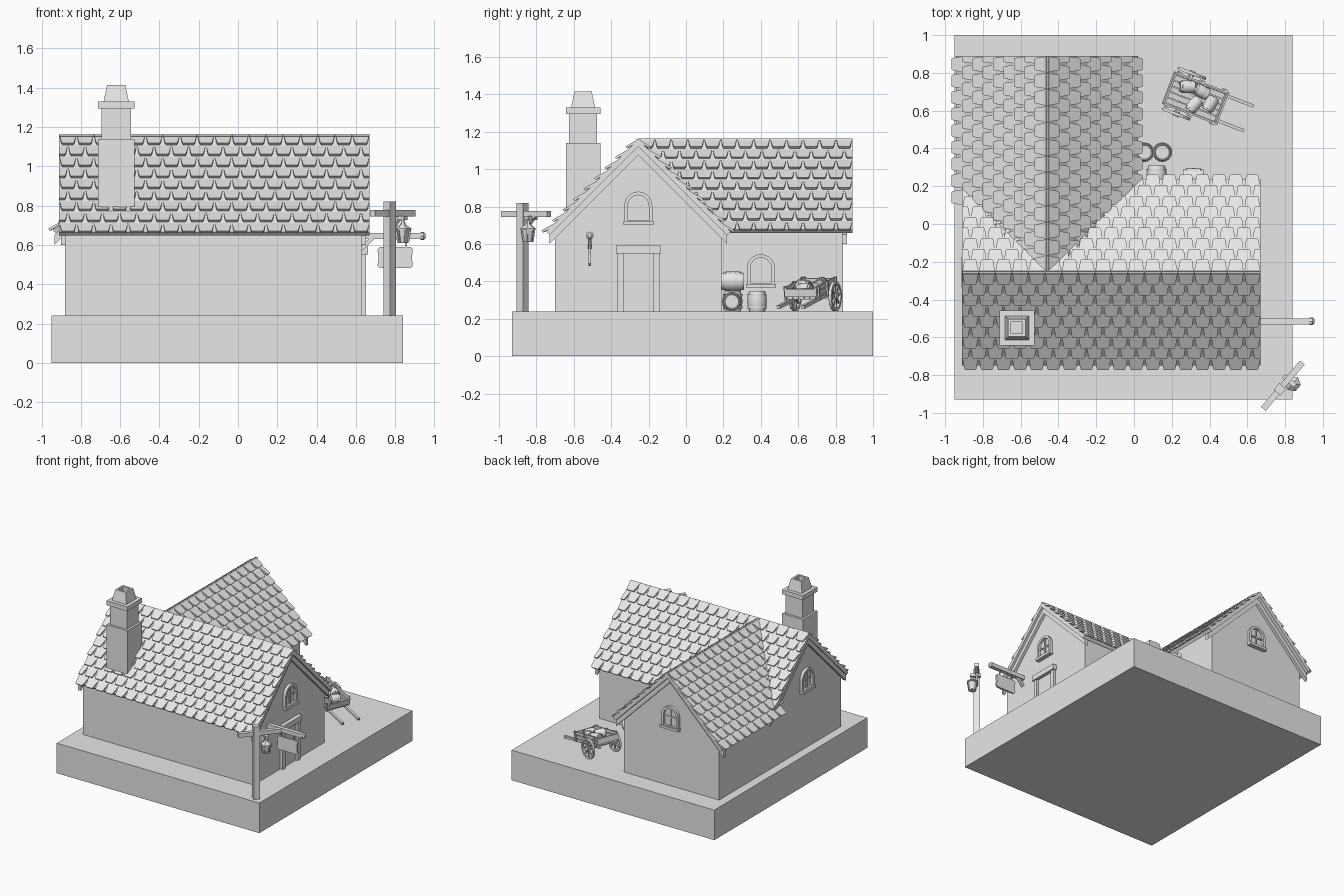
import bpy, bmesh, math
from mathutils import Matrix, Vector

cube = bpy.data.objects.get("Cube")
if cube:
    bpy.data.objects.remove(cube, do_unlink=True)

grey = bpy.data.materials.new("plain_grey")
grey.use_nodes = True
grey.diffuse_color = (0.8, 0.8, 0.8, 1)
grey.node_tree.nodes["Principled BSDF"].inputs["Base Color"].default_value = (0.8, 0.8, 0.8, 1)

GROUND, RIDGE = 0.24, 1.17
RX, RY = -0.46, -0.255          # ridge lines of wing and main house
I = Matrix.Identity(4)


def frame(o, x, y, z):
    """Local axes x, y, z placed at o."""
    m = Matrix([Vector(a).normalized() for a in (x, y, z)]).transposed().to_4x4()
    return Matrix.Translation(o) @ m


def turn(angle, axis):
    return Matrix.Rotation(math.radians(angle), 4, axis)


def loft(bm, M, loops, cyclic=False):
    """Bridge equal loops of points; cap the ends unless cyclic."""
    rows = [[bm.verts.new(M @ Vector(p)) for p in l] for l in loops]
    n = len(rows[0])
    for a, b in zip(rows, rows[1:] + rows[:1] if cyclic else rows[1:]):
        for i in range(n):
            j = (i + 1) % n
            bm.faces.new((a[i], a[j], b[j], b[i]))
    if not cyclic:
        bm.faces.new(rows[0][::-1])
        bm.faces.new(rows[-1])


def prism(bm, M, pts, a, b):
    loft(bm, M, [[(x, y, z) for x, y in pts] for z in (a, b)])


def box(bm, M, x0, x1, y0, y1, z0, z1):
    prism(bm, M, [(x0, y0), (x1, y0), (x1, y1), (x0, y1)], z0, z1)


def beam(bm, M, a, b, s):
    """Square bar of half width s from a to b."""
    a, b = Vector(a), Vector(b)
    q = (b - a).to_track_quat('Z', 'Y').to_matrix().to_4x4()
    box(bm, M @ Matrix.Translation(a) @ q, -s, s, -s, s, 0, (b - a).length)


def ring(bm, M, outer, inner, a, b):
    loft(bm, M, [[(x, y, z) for x, y in l] for l, z in
                 ((outer, a), (outer, b), (inner, b), (inner, a))], True)


def circle(r, n=16):
    return [(r * math.cos(2 * math.pi * i / n), r * math.sin(2 * math.pi * i / n)) for i in range(n)]


def arch(r, h, y0=0):
    """Upright shape with a half-round head."""
    return [(-r, y0), (r, y0)] + [(r * math.cos(math.pi * i / 10), h + r * math.sin(math.pi * i / 10))
                                  for i in range(11)]


def lathe(bm, M, profile, n=16):
    loft(bm, M, [[(x, y, z) for x, y in circle(r, n)] for r, z in profile])


def finish(name, bm, smooth=False):
    bmesh.ops.recalc_face_normals(bm, faces=bm.faces)
    me = bpy.data.meshes.new(name)
    bm.to_mesh(me)
    bm.free()
    me.materials.append(grey)
    ob = bpy.data.objects.new(name, me)
    bpy.context.collection.objects.link(ob)
    if smooth:
        bpy.ops.object.select_all(action='DESELECT')
        ob.select_set(True)
        bpy.context.view_layer.objects.active = ob
        bpy.ops.object.shade_smooth_by_angle()


# Ground slab
bm = bmesh.new()
box(bm, I, -0.95, 0.84, -0.93, 1.0, 0, GROUND)
finish("ground_slab", bm)


# Gabled walls: profile across, extruded along the ridge
def walls(name, M, half, length):
    bm = bmesh.new()
    top = RIDGE - 0.045
    prism(bm, M, [(-half, GROUND), (half, GROUND), (half, top - half), (0, top), (-half, top - half)], 0, length)
    finish(name, bm)


main_gable = frame((0.63, RY, 0), (0, 1, 0), (0, 0, 1), (1, 0, 0))
far_gable = frame((-0.88, RY, 0), (0, -1, 0), (0, 0, 1), (-1, 0, 0))
wing_gable = frame((RX, 0.84, 0), (-1, 0, 0), (0, 0, 1), (0, 1, 0))
wing_side = frame((-0.04, 0.40, 0), (0, 1, 0), (0, 0, 1), (1, 0, 0))
walls("main_walls", main_gable @ Matrix.Translation((0, 0, -1.51)), 0.445, 1.51)
walls("wing_walls", wing_gable @ Matrix.Translation((0, 0, -1.0)), 0.42, 1.0)


# Roof slopes: u along the ridge, v down the slope, w outwards
def slope(name, M, length, drop, valley=False):
    bm = bmesh.new()
    rows, cols = 9, round(length / 0.09)
    pv, pu, t = drop / rows, length / cols, 0.035
    loops = []
    for w in (-t, -0.008):
        loops.append([(0, -w, w), (length, -w, w), (length, drop - 0.01, w),
                      (drop * 0.7071 if valley else 0, drop - 0.01, w)])
    loft(bm, M, loops)
    for r in range(rows):
        v0, v1 = r * pv, (r + 1) * pv + 0.004
        for c in range(-1, cols + 1):
            u0 = (c + 0.5 * (r % 2)) * pu
            if valley and u0 + pu < v0 * 0.7071 - 0.01:
                continue
            edge = lambda f: min(max(u0 + f * pu, 0), length)
            if edge(1) - edge(0) < 0.02:
                continue
            loops = []
            for w in (-0.014, 0):
                loops.append([(edge(0.01), v0, w - 0.009), (edge(0.99), v0, w - 0.009),
                              (edge(0.88), v1 - 0.012, w + 0.011), (edge(0.82), v1, w + 0.012),
                              (edge(0.18), v1, w + 0.012), (edge(0.12), v1 - 0.012, w + 0.011)])
            loft(bm, M, loops)
    finish(name, bm)


for side, s in (("front", -1), ("back", 1)):
    slope("main_roof_" + side, frame((-0.91, RY, RIDGE), (1, 0, 0), (0, s, -1), (0, s, 1)), 1.58, 0.715)
for side, s in (("right", -1), ("left", 1)):
    slope("wing_roof_" + side, frame((RX, RY, RIDGE), (0, 1, 0), (s, 0, -1), (s, 0, 1)), 1.145, 0.70, True)

# Barge boards below the roof ends
for name, M in (("main", main_gable), ("far", far_gable), ("wing", wing_gable)):
    bm = bmesh.new()
    z, d = RIDGE - 0.045, 0.05
    for s in (-1, 1):
        prism(bm, M, [(0, z), (s * 0.475, z - 0.475), (s * 0.475, z - 0.475 - d), (0, z - d)], -0.005, 0.022)
    finish(name + "_barge_boards", bm)


# Arched windows
def window(name, M, z):
    bm = bmesh.new()
    M = M @ Matrix.Translation((0, z, 0))
    ring(bm, M, arch(0.075, 0.095), arch(0.056, 0.095, 0.015), -0.01, 0.022)
    prism(bm, M, arch(0.058, 0.095, 0.012), -0.01, 0.004)
    box(bm, M, -0.005, 0.005, 0.01, 0.152, 0, 0.012)
    box(bm, M, -0.056, 0.056, 0.078, 0.088, 0, 0.012)
    box(bm, M, -0.08, 0.08, -0.008, 0.012, -0.01, 0.034)
    finish(name, bm)


window("main_gable_window", main_gable, 0.71)
window("far_gable_window", far_gable, 0.71)
window("wing_gable_window", wing_gable, 0.71)
window("wing_side_window", wing_side, 0.375)

# Door
bm = bmesh.new()
for s in (-1, 1):
    box(bm, main_gable, s * 0.078, s * 0.112, GROUND, 0.55, -0.01, 0.022)
box(bm, main_gable, -0.12, 0.12, 0.55, 0.592, -0.01, 0.032)
finish("door_frame", bm)
bm = bmesh.new()
box(bm, main_gable, -0.08, 0.08, GROUND, 0.55, -0.01, 0.005)
finish("door", bm)

# Chimney: square loops, hollow at the top
bm = bmesh.new()
loops = []
for h, z in ((0.092, 0.66), (0.092, 1.14), (0.075, 1.14), (0.075, 1.295), (0.092, 1.295), (0.092, 1.33),
             (0.064, 1.33), (0.046, 1.415), (0.03, 1.415), (0.03, 1.34)):
    loops.append([(-h, -h, z), (h, -h, z), (h, h, z), (-h, h, z)])
loft(bm, Matrix.Translation((-0.62, -0.55, 0)), loops)
finish("chimney", bm)

# Hanging sign on a wall bracket
bm = bmesh.new()
M = Matrix.Translation((0.63, -0.515, 0))
beam(bm, M, (-0.01, 0, 0.645), (0.31, 0, 0.645), 0.016)
loft(bm, M, [[(x, y * k, 0.645 + z * k) for y, z in circle(0.021, 8)] for x, k in ((0.30, 1), (0.315, 1), (0.325, 0.5))])
beam(bm, M, (0, 0, 0.58), (0.06, 0, 0.64), 0.01)
for x in (0.115, 0.225):
    beam(bm, M, (x, 0, 0.58), (x, 0, 0.64), 0.004)
finish("sign_bracket", bm)
bm = bmesh.new()
c = 0.012
prism(bm, M @ turn(90, 'X'), [(0.08 + c, 0.482), (0.26 - c, 0.482), (0.26, 0.482 + c), (0.255, 0.535), (0.26, 0.59 - c),
                              (0.26 - c, 0.59), (0.08 + c, 0.59), (0.08, 0.59 - c), (0.085, 0.535), (0.08, 0.482 + c)],
      -0.007, 0.007)
finish("hanging_sign", bm)

# Lamp post with lantern
P = Matrix.Translation((0.772, -0.875, 0)) @ turn(50, 'Z')
bm = bmesh.new()
beam(bm, P, (0, 0, GROUND), (0, 0, 0.82), 0.023)
box(bm, P, -0.135, 0.185, -0.016, 0.016, 0.745, 0.777)
beam(bm, P, (0.01, 0, 0.67), (0.085, 0, 0.75), 0.01)
box(bm, P, 0.055, 0.08, -0.05, 0.03, 0.728, 0.748)
finish("lamp_post", bm)
bm = bmesh.new()
L = P @ Matrix.Translation((0.067, -0.033, 0))
lathe(bm, L, [(0.024, 0.61), (0.026, 0.62), (0.036, 0.675)], 6)
lathe(bm, L, [(0.043, 0.675), (0.043, 0.683), (0.014, 0.705), (0.005, 0.735)], 6)
for i in range(6):
    a = turn(60 * i, 'Z')
    beam(bm, L @ a, (0.026, 0, 0.612), (0.037, 0, 0.68), 0.004)
finish("lantern", bm)


# Barrels, local z along the axis
def barrel(bm, M, r=0.052, h=0.107):
    lathe(bm, M, [(r * 0.7, 0.006), (r * 0.74, 0), (r * 0.82, 0), (r * 0.95, h * 0.25), (r, h * 0.5),
                  (r * 0.95, h * 0.75), (r * 0.82, h), (r * 0.74, h), (r * 0.7, h - 0.006)])
    for k in (0.2, 0.8):
        ring(bm, M, circle(r * 0.98), circle(r * 0.85), h * k - 0.006, h * k + 0.006)


for i, (x, y, z) in enumerate(((0.15, 0.38, GROUND), (0.055, 0.38, GROUND), (0.12, 0.25, GROUND))):
    bm = bmesh.new()
    barrel(bm, Matrix.Translation((x, y, z)))
    finish("standing_barrel_%d" % i, bm, True)
bm = bmesh.new()
barrel(bm, Matrix.Translation((0.26, 0.245, 0.292)) @ turn(90, 'Y'))
finish("lying_barrel", bm, True)
bm = bmesh.new()
barrel(bm, Matrix.Translation((0.12, 0.31, 0.4)) @ turn(90, 'X'), 0.054, 0.12)
finish("stacked_barrel", bm, True)

# Hand cart, tipped onto its handles; origin at the axle
C = Matrix.Translation((0.265, 0.69, 0.32)) @ turn(-21, 'Z') @ turn(11, 'Y')
bm = bmesh.new()
for i in range(5):
    y = -0.08 + i * 0.032
    box(bm, C, -0.09, 0.20, y, y + 0.029, 0.022, 0.034)
for s in (-1, 1):
    for z in (0.038, 0.066):
        box(bm, C, -0.10, 0.21, s * 0.082, s * 0.092, z, z + 0.023)
    for x in (-0.08, 0.05, 0.18):
        box(bm, C, x, x + 0.015, s * 0.092, s * 0.101, 0.015, 0.092)
    beam(bm, C, (-0.09, s * 0.07, 0.012), (0.37, s * 0.07, 0.012), 0.009)
for x in (-0.10, 0.20):
    box(bm, C, x, x + 0.01, -0.09, 0.09, 0.036, 0.08)
beam(bm, C, (0, -0.12, 0), (0, 0.12, 0), 0.009)
finish("cart_body", bm)
for side, s in (("left", 1), ("right", -1)):
    bm = bmesh.new()
    W = C @ Matrix.Translation((0, s * 0.115, 0)) @ turn(90, 'X')
    ring(bm, W, circle(0.08, 20), circle(0.064, 20), -0.008, 0.008)
    lathe(bm, W, [(0.017, -0.014), (0.017, 0.014)], 10)
    for i in range(8):
        beam(bm, W @ turn(45 * i, 'Z'), (0.01, 0, 0), (0.068, 0, 0), 0.005)
    finish("cart_wheel_" + side, bm)
bm = bmesh.new()
for x, y, a in ((-0.01, 0.04, 20), (0.06, -0.035, 70), (0.07, 0.045, -10), (0.14, 0, 80)):
    barrel(bm, C @ Matrix.Translation((x, y, 0.066)) @ turn(a, 'Z') @ turn(90, 'Y')
           @ Matrix.Translation((0, 0, -0.04)), 0.034, 0.08)
finish("cart_load", bm, True)
